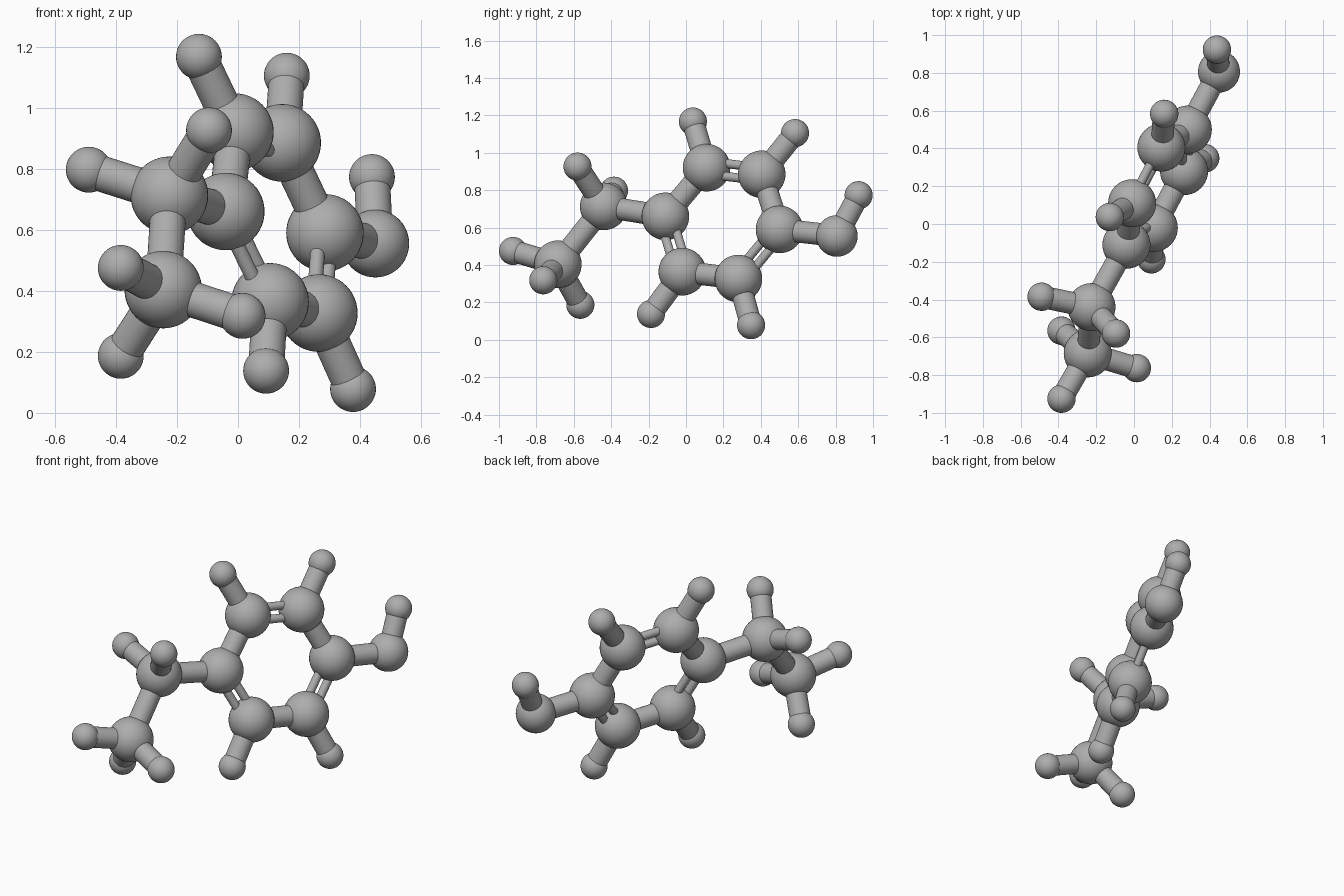
import bpy
from mathutils import Vector

cube = bpy.data.objects.get("Cube")
if cube:
    bpy.data.objects.remove(cube, do_unlink=True)

GREY = (0.42, 0.42, 0.42, 1)
mat = bpy.data.materials.new("plain grey")
mat.use_nodes = True
mat.diffuse_color = GREY
mat.node_tree.nodes["Principled BSDF"].inputs["Base Color"].default_value = GREY

LARGE, MEDIUM, SMALL = 0.127, 0.111, 0.075
ROD, THIN, GAP = 0.059, 0.024, 0.035


def finish(name):
    ob = bpy.context.object
    ob.name = name
    ob.data.materials.append(mat)
    bpy.ops.object.shade_smooth_by_angle()


def ball(name, centre, radius):
    bpy.ops.mesh.primitive_uv_sphere_add(segments=40, ring_count=24, radius=radius, location=centre)
    finish(name)


def rod(name, a, b, radius):
    d = b - a
    bpy.ops.mesh.primitive_cylinder_add(vertices=32, radius=radius, depth=d.length, location=(a + b) / 2)
    bpy.context.object.rotation_euler = d.to_track_quat('Z', 'Y').to_euler()
    finish(name)


# Six-ball ring, in order around the loop
ring = [Vector(p) for p in (
    (-0.04, -0.11, 0.66), (-0.01, 0.11, 0.92), (0.145, 0.405, 0.885),
    (0.285, 0.50, 0.59), (0.265, 0.28, 0.327), (0.105, -0.02, 0.364))]
middle = sum(ring, Vector()) / 6
for i, p in enumerate(ring):
    ball(f"ring_ball_{i}", p, LARGE)
    q = ring[(i + 1) % 6]
    if i % 2:
        # Paired thin rods lie side by side in the plane of the ring
        along = (q - p).normalized()
        out = (p + q) / 2 - middle
        side = (out - along * out.dot(along)).normalized() * GAP
        for label, s in (("outer", side), ("inner", -side)):
            rod(f"ring_{label}_rod_{i}", p + s, q + s, THIN)
    else:
        rod(f"ring_rod_{i}", p, q, ROD)

# Side chain at the front and the ball at the back
upper = Vector((-0.225, -0.44, 0.713))
lower = Vector((-0.245, -0.685, 0.404))
back = Vector((0.45, 0.807, 0.555))
ball("upper_chain_ball", upper, LARGE)
ball("lower_chain_ball", lower, LARGE)
ball("back_ball", back, MEDIUM)
rod("ring_to_chain_rod", ring[0], upper, ROD)
rod("chain_rod", upper, lower, ROD)
rod("ring_to_back_rod", ring[3], back, ROD)

# Small end balls, each on its own rod
ends = [
    (ring[1], (-0.128, 0.037, 1.167)), (ring[2], (0.16, 0.583, 1.105)),
    (ring[4], (0.377, 0.348, 0.078)), (ring[5], (0.092, -0.187, 0.138)),
    (back, (0.439, 0.923, 0.773)),
    (upper, (-0.095, -0.58, 0.926)), (upper, (-0.489, -0.385, 0.797)),
    (lower, (-0.384, -0.925, 0.475)), (lower, (0.015, -0.763, 0.318)),
    (lower, (-0.384, -0.565, 0.187))]
for i, (base, tip) in enumerate(ends):
    ball(f"end_ball_{i}", tip, SMALL)
    rod(f"end_rod_{i}", base, Vector(tip), ROD)
